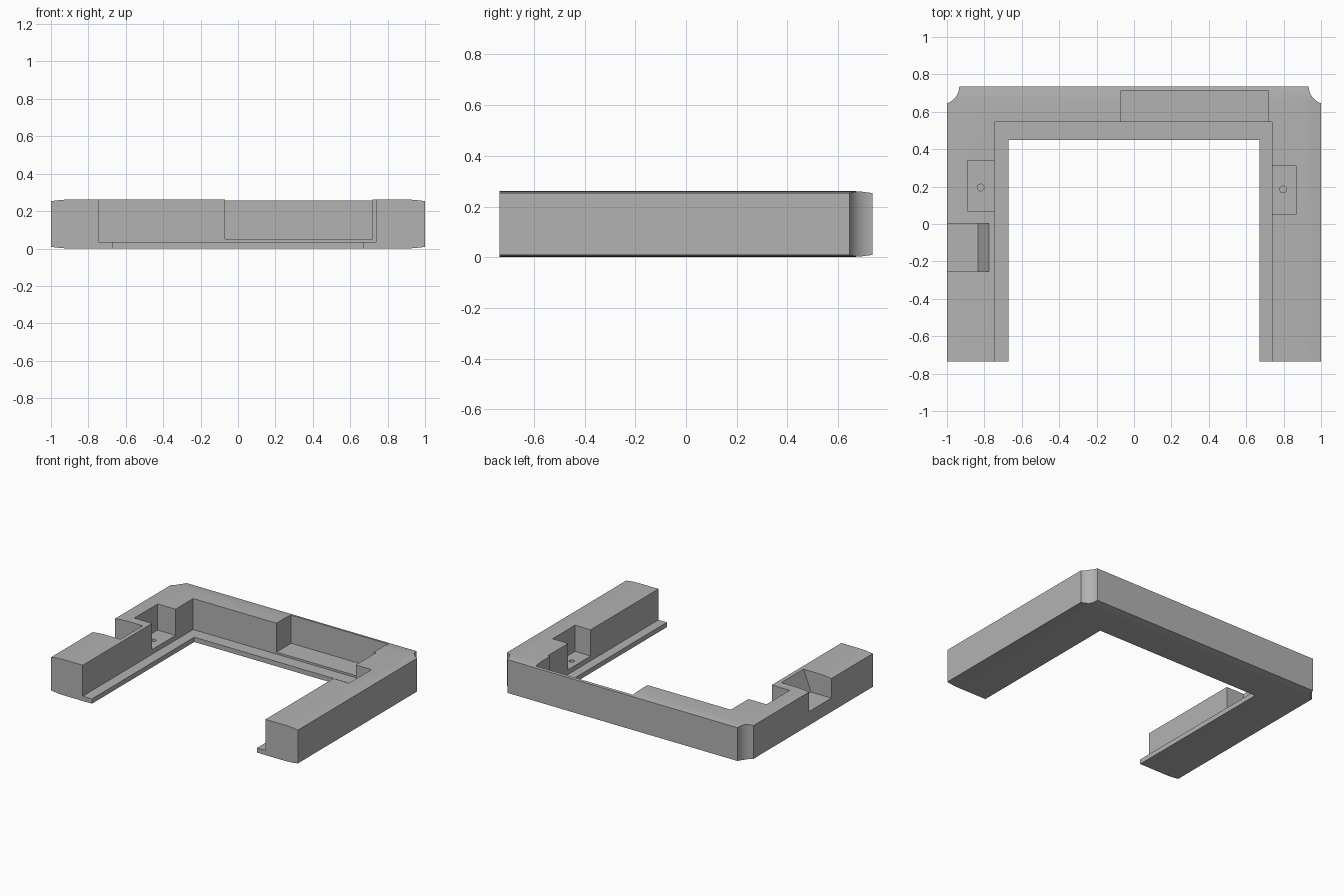
import bpy, bmesh, math

if "Cube" in bpy.data.objects:
    bpy.data.objects.remove(bpy.data.objects["Cube"])

grey = bpy.data.materials.new("plain grey")
grey.diffuse_color = (0.45, 0.45, 0.45, 1)
grey.use_nodes = True
grey.node_tree.nodes["Principled BSDF"].inputs["Base Color"].default_value = grey.diffuse_color

FRONT, BACK, SIDE, TOP = -0.735, 0.735, 1.0, 0.262


def make_object(name, bm):
    bmesh.ops.recalc_face_normals(bm, faces=bm.faces[:])
    mesh = bpy.data.meshes.new(name)
    bm.to_mesh(mesh)
    bm.free()
    mesh.materials.append(grey)
    ob = bpy.data.objects.new(name, mesh)
    bpy.context.collection.objects.link(ob)
    return ob


def prism(name, section, y0, y1):
    """Extrude an (x, z) section along y."""
    bm = bmesh.new()
    a = [bm.verts.new((x, y0, z)) for x, z in section]
    b = [bm.verts.new((x, y1, z)) for x, z in section]
    bm.faces.new(a)
    bm.faces.new(b)
    n = len(section)
    for i in range(n):
        j = (i + 1) % n
        bm.faces.new((a[i], a[j], b[j], b[i]))
    return make_object(name, bm)


def box(name, x0, x1, y0, y1, z0, z1):
    return prism(name, [(x0, z0), (x1, z0), (x1, z1), (x0, z1)], y0, y1)


def cylinder(name, x, y, r, z0, z1, sides):
    bm = bmesh.new()
    bmesh.ops.create_cone(bm, cap_ends=True, segments=sides, radius1=r, radius2=r, depth=z1 - z0)
    bmesh.ops.translate(bm, verts=bm.verts[:], vec=(x, y, (z0 + z1) / 2))
    return make_object(name, bm)


def outer(inset, z):
    """Section point a given distance in from the outside walls."""
    return (-SIDE + inset, SIDE - inset, BACK - inset, z)


# U-shaped frame: section points as (left x, right x, back y, z), swept round three sides
section = [
    outer(0.09, 0.0), outer(0.045, 0.003), outer(0, 0.009),
    outer(0, TOP - 0.009), outer(0.045, TOP - 0.003), outer(0.09, TOP),
    (-0.745, 0.738, 0.545, TOP), (-0.745, 0.738, 0.545, 0.035),
    (-0.67, 0.67, 0.45, 0.035), (-0.67, 0.67, 0.45, 0.0),
]
bm = bmesh.new()
rings = [[], [], [], []]
for xl, xr, yb, z in section:
    for ring, co in zip(rings, ((xl, FRONT, z), (xl, yb, z), (xr, yb, z), (xr, FRONT, z))):
        ring.append(bm.verts.new(co))
n = len(section)
for r, s in zip(rings, rings[1:]):
    for i in range(n):
        j = (i + 1) % n
        bm.faces.new((r[i], r[j], s[j], s[i]))
bm.faces.new(rings[0])
bm.faces.new(rings[3])
frame = make_object("u_frame", bm)

cutters = [
    # long recess in the back bar
    box("back_recess", -0.07, 0.72, 0.50, 0.715, 0.05, 0.5),
    # pockets on the inner side of each arm, with a small blind hole
    box("left_pocket", -0.89, -0.70, 0.07, 0.34, 0.07, 0.5),
    box("right_pocket", 0.70, 0.865, 0.05, 0.31, 0.07, 0.5),
    cylinder("left_hole", -0.82, 0.195, 0.018, 0.03, 0.2, 24),
    cylinder("right_hole", 0.797, 0.185, 0.018, 0.03, 0.2, 24),
    # notch with a sloping inner wall, open to the left
    prism("side_notch", [(-1.1, 0.11), (-0.835, 0.11), (-0.775, TOP),
                         (-0.775, 0.5), (-1.1, 0.5)], -0.255, 0.003),
]
# scooped back corners
for side, s in (("left", -1), ("right", 1)):
    cutters.append(cylinder(side + "_corner_scoop", s * 1.032, 0.738, 0.098, -0.2, 0.6, 64))

bpy.context.view_layer.objects.active = frame
frame.select_set(True)
for c in cutters:
    c.hide_render = True
    mod = frame.modifiers.new(c.name, 'BOOLEAN')
    mod.operation = 'DIFFERENCE'
    mod.solver = 'EXACT'
    mod.object = c
    bpy.ops.object.modifier_apply(modifier=mod.name)
    bpy.data.objects.remove(c)

bpy.ops.object.shade_smooth_by_angle(angle=math.radians(20))
